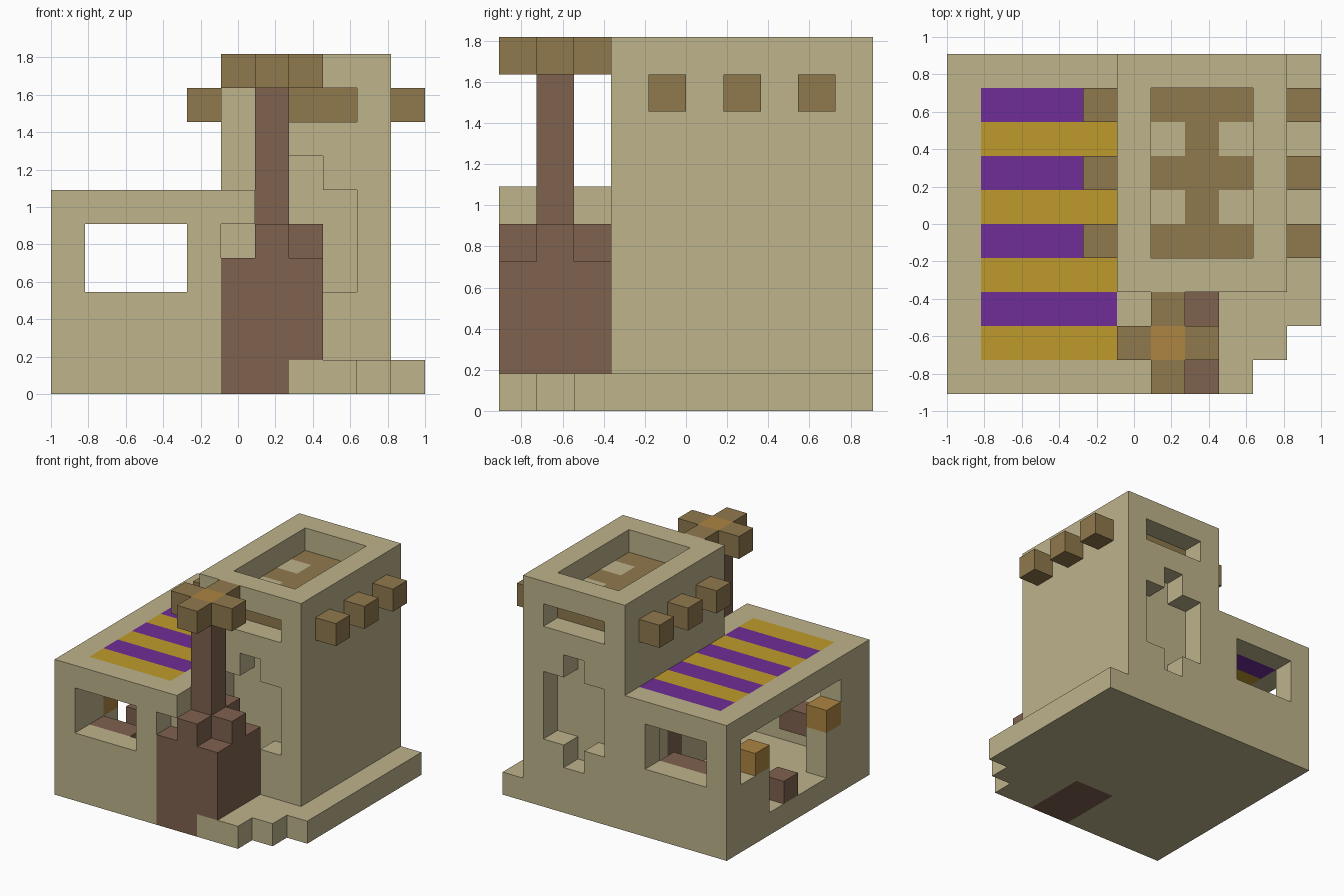
import bpy, bmesh
from mathutils import Vector

cube = bpy.data.objects.get("Cube")
if cube:
    bpy.data.objects.remove(cube, do_unlink=True)

UNIT = 2 / 11                      # edge of one building block
ORIGIN = Vector((-1, -5 * UNIT, 0))


def srgb(*rgb):
    return tuple(((c / 255 + 0.055) / 1.055) ** 2.4 for c in rgb) + (1.0,)


def material(name, colour):
    m = bpy.data.materials.new(name)
    m.use_nodes = True
    m.diffuse_color = colour
    bsdf = m.node_tree.nodes["Principled BSDF"]
    bsdf.inputs["Base Color"].default_value = colour
    bsdf.inputs["Roughness"].default_value = 0.9
    return m


sand = material("sandstone", srgb(189, 179, 139))
timber = material("timber", srgb(144, 121, 77))
bark = material("dark_bark", srgb(127, 98, 79))
amber = material("amber", srgb(173, 133, 65))
gold = material("gold_cloth", srgb(191, 154, 43))
purple = material("purple_cloth", srgb(110, 45, 151))

grid = {}                          # block position -> part name
parts = {}                         # part name -> material


def span(r):
    return range(r[0], r[1] + 1) if isinstance(r, tuple) else (r,)


def fill(name, mat, xs, ys, zs):
    """Place blocks of a part; later parts replace earlier ones."""
    parts[name] = mat
    for x in span(xs):
        for y in span(ys):
            for z in span(zs):
                grid[x, y, z] = name


def carve(xs, ys, zs):
    for x in span(xs):
        for y in span(ys):
            for z in span(zs):
                grid.pop((x, y, z), None)


# ground slab with a stepped front corner
fill("ground_slab", sand, (0, 10), (0, 9), 0)
carve((9, 10), 0, 0)
carve(10, 1, 0)

# low house: hollow walls
fill("house_walls", sand, (0, 4), (0, 9), (1, 4))
carve((1, 4), (1, 8), (1, 4))
carve((1, 3), 0, (3, 4))           # front window
carve((1, 3), 9, (3, 4))           # back window
carve(0, (3, 6), (1, 4))           # side doorway
carve(0, (2, 8), (3, 4))           # wide opening over the doorway

# roof with striped awning
fill("house_roof", sand, (0, 4), (0, 9), 5)
fill("house_roof", sand, 5, (0, 2), 5)
fill("house_walls", sand, 5, 1, 4)
for row in range(1, 9):
    if row % 2:
        fill("gold_stripes", gold, (1, 4), row, 5)
    else:
        fill("purple_stripes", purple, (1, 4), row, 5)

# fittings inside the house
fill("front_bench", bark, (1, 2), 1, 2)
fill("back_bench", bark, (1, 3), 8, 2)
fill("door_step", bark, 0, 5, 1)
for y in (2, 7):
    fill("door_lamps", amber, 0, y, 3)

# tower with a sunken top, cross niches and slot windows
fill("tower", sand, (5, 9), (3, 9), (1, 9))
carve((6, 8), (4, 8), 9)
for wall in (3, 9):
    carve(7, wall, (2, 6))
    carve((6, 8), wall, (3, 5))
    carve((6, 8), wall, 8)
fill("tower_door", bark, 5, 6, (1, 3))

# beams through the tower, joined by a spine
for y in (4, 6, 8):
    fill("roof_beams", timber, (4, 10), y, 8)
fill("roof_beams", timber, 7, (4, 8), 8)

# tree: root block, cross collar, trunk and crown
fill("tree_root", bark, (5, 6), (0, 2), 0)
fill("tree_root", bark, (5, 7), (0, 2), (1, 3))
fill("tree_root", bark, (6, 7), 1, 4)
fill("tree_root", bark, 6, (0, 2), 4)
fill("tree_trunk", bark, 6, 1, (4, 8))
fill("tree_crown", timber, (5, 7), 1, 9)
fill("tree_crown", timber, 6, (0, 2), 9)
fill("crown_heart", amber, 6, 1, 9)


def build(name, mat):
    """Make the mesh of one part from its exposed block sides."""
    bm = bmesh.new()
    for cell, owner in grid.items():
        if owner != name:
            continue
        for axis in range(3):
            for side in (0, 1):
                step = [0, 0, 0]
                step[axis] = 2 * side - 1
                if tuple(c + s for c, s in zip(cell, step)) in grid:
                    continue
                a, b = (axis + 1) % 3, (axis + 2) % 3
                ring = []
                for u, v in ((0, 0), (1, 0), (1, 1), (0, 1)):
                    p = Vector(cell)
                    p[axis] += side
                    p[a] += u
                    p[b] += v
                    ring.append(bm.verts.new(ORIGIN + p * UNIT))
                bm.faces.new(ring if side else ring[::-1])
    bmesh.ops.remove_doubles(bm, verts=bm.verts, dist=UNIT / 100)
    mesh = bpy.data.meshes.new(name)
    bm.to_mesh(mesh)
    bm.free()
    mesh.materials.append(mat)
    bpy.context.scene.collection.objects.link(bpy.data.objects.new(name, mesh))


for part, mat in parts.items():
    build(part, mat)
